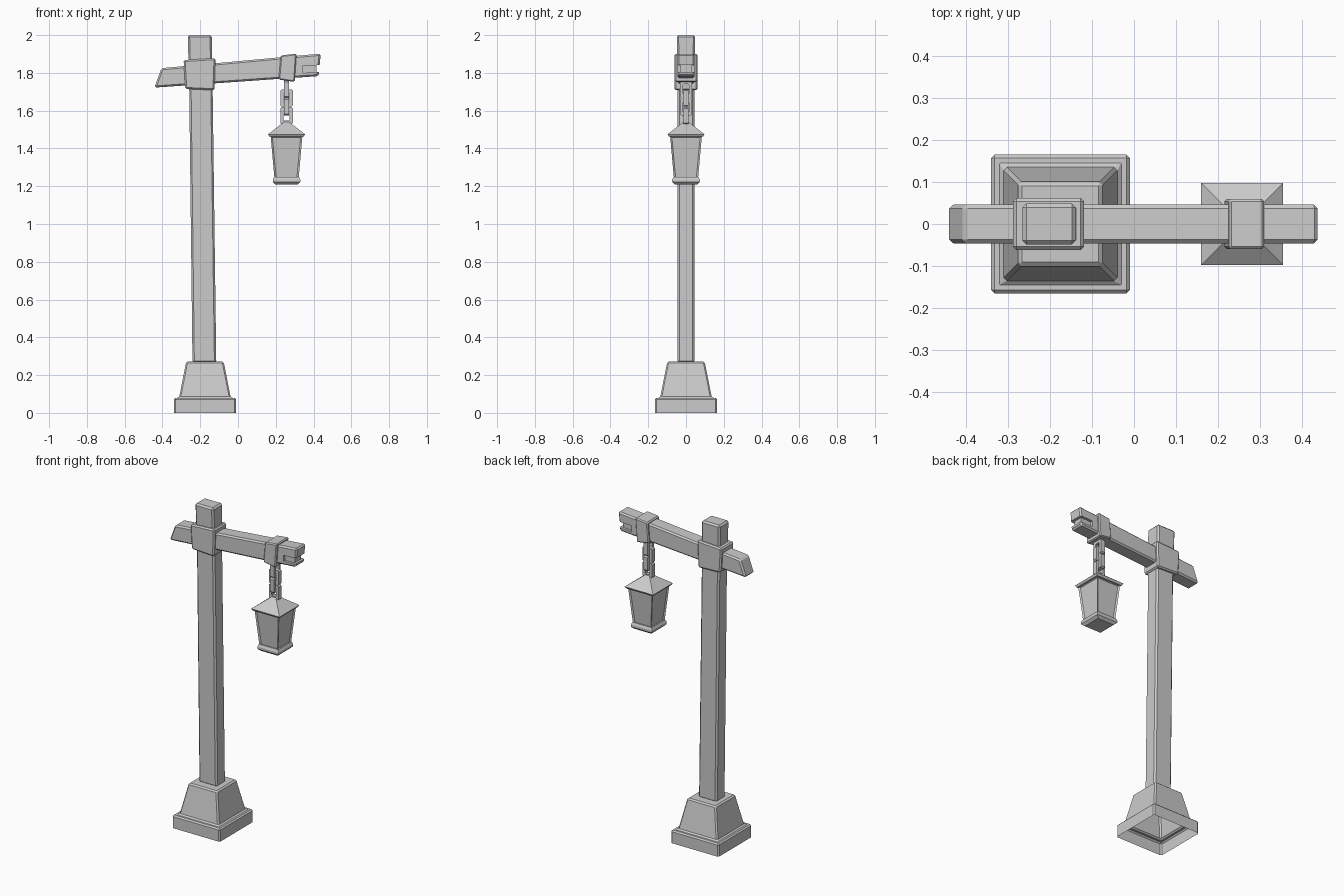
import bpy, bmesh
from math import pi
from mathutils import Matrix

if "Cube" in bpy.data.objects:
    bpy.data.objects.remove(bpy.data.objects["Cube"])


def finish(name, bm, bevel=0.0):
    bmesh.ops.recalc_face_normals(bm, faces=bm.faces)
    me = bpy.data.meshes.new(name)
    bm.to_mesh(me)
    bm.free()
    ob = bpy.data.objects.new(name, me)
    bpy.context.collection.objects.link(ob)
    if bevel:
        mod = ob.modifiers.new("chamfer", "BEVEL")
        mod.width, mod.segments, mod.limit_method = bevel, 1, "ANGLE"
    return ob


def stack(rings, cap_bottom=True):
    """Rectangular rings (cx, half x, half y, z) joined from bottom to top."""
    bm = bmesh.new()
    loops = [[bm.verts.new((cx + sx * hx, sy * hy, z))
              for sx, sy in ((-1, -1), (1, -1), (1, 1), (-1, 1))]
             for cx, hx, hy, z in rings]
    sides = []
    for a, b in zip(loops, loops[1:]):
        sides.append([bm.faces.new((a[i], a[(i + 1) % 4], b[(i + 1) % 4], b[i]))
                      for i in range(4)])
    bm.faces.new(loops[-1])
    if cap_bottom:
        bm.faces.new(loops[0][::-1])
    return bm, sides


def prism(name, outline, y0, y1, bevel=0.0):
    """Front-view outline (x, z) extruded between y0 and y1."""
    bm = bmesh.new()
    f = [bm.verts.new((x, y0, z)) for x, z in outline]
    b = [bm.verts.new((x, y1, z)) for x, z in outline]
    bm.faces.new(f)
    bm.faces.new(b[::-1])
    n = len(f)
    for i in range(n):
        bm.faces.new((f[i], b[i], b[(i + 1) % n], f[(i + 1) % n]))
    return finish(name, bm, bevel)


# Hollow stone base: plinth and tapered block, open underneath
bm, _ = stack([(-.175, .165, .165, 0), (-.175, .165, .165, .08),
               (-.175, .137, .137, .08), (-.175, .099, .099, .272)], False)
finish("base", bm, .008)

# Leaning post
bm, _ = stack([(-.178, .063, .045, .265), (-.196, .062, .045, 1.7),
               (-.202, .064, .049, 2.0)])
finish("post", bm, .01)

# Sloping crossbeam with a split in the right end
beam = prism("crossbeam", [(-.443, 1.722), (.427, 1.783), (.438, 1.902), (-.405, 1.825)],
             -.046, .046, .009)
split = [(.345, 1.838), (.46, 1.842), (.46, 1.806), (.345, 1.80)]
end = [(.415, 1.841), (.46, 1.842), (.46, 1.806), (.415, 1.804)]
bpy.context.view_layer.objects.active = beam
bpy.ops.object.modifier_apply(modifier="chamfer")
for outline, y0, y1 in ((split, -.08, -.03), (split, .03, .08), (end, -.09, .09)):
    cutter = prism("split_cutter", outline, y0, y1)
    mod = beam.modifiers.new("split", "BOOLEAN")
    mod.operation, mod.solver, mod.object = "DIFFERENCE", "EXACT", cutter
    bpy.ops.object.modifier_apply(modifier="split")
    bpy.data.objects.remove(cutter)

# Collar on the post and strap on the beam
prism("post_collar", [(-.279, 1.715), (-.125, 1.708), (-.119, 1.878), (-.288, 1.868)],
      -.062, .062, .008)
prism("beam_strap", [(.215, 1.765), (.300, 1.752), (.310, 1.902), (.226, 1.892)],
      -.060, .060, .006)

# Chain of square-section links, alternately turned
CX = .257
for i in range(4):
    bm = bmesh.new()
    loops = []
    for hw, hl in ((.033, .046), (.015, .026)):
        c = hw * .22
        pts = [(hw - c, -hl), (hw, -hl + c), (hw, hl - c), (hw - c, hl),
               (-hw + c, hl), (-hw, hl - c), (-hw, -hl + c), (-hw + c, -hl)]
        for y in (-.014, .014):
            loops.append([bm.verts.new((x, y, z)) for x, z in pts])
    of, ob_, inf, inb = loops
    for a, b in ((of, ob_), (ob_, inb), (inb, inf), (inf, of)):
        for k in range(8):
            m = (k + 1) % 8
            bm.faces.new((a[k], a[m], b[m], b[k]))
    turn = Matrix.Rotation(pi / 2 * ((i + 1) % 2), 4, "Z")
    bm.transform(Matrix.Translation((CX, 0, 1.714 - .047 * i)) @ turn)
    finish("chain_link_%d" % (i + 1), bm)

# Lantern roof
bm, _ = stack([(CX, .090, .090, 1.462), (CX, .098, .098, 1.475), (CX, .014, .014, 1.54)])
finish("lantern_roof", bm)

# Lantern body with recessed panes
bm, sides = stack([(CX, .063, .063, 1.23), (CX, .084, .084, 1.466)])
bmesh.ops.recalc_face_normals(bm, faces=bm.faces)
bmesh.ops.inset_individual(bm, faces=sides[0], thickness=.013, depth=-.007)
finish("lantern_body", bm)

# Lantern foot
bm, _ = stack([(CX, .058, .058, 1.208), (CX, .073, .073, 1.222),
               (CX, .073, .073, 1.236), (CX, .066, .066, 1.25)])
finish("lantern_foot", bm)
